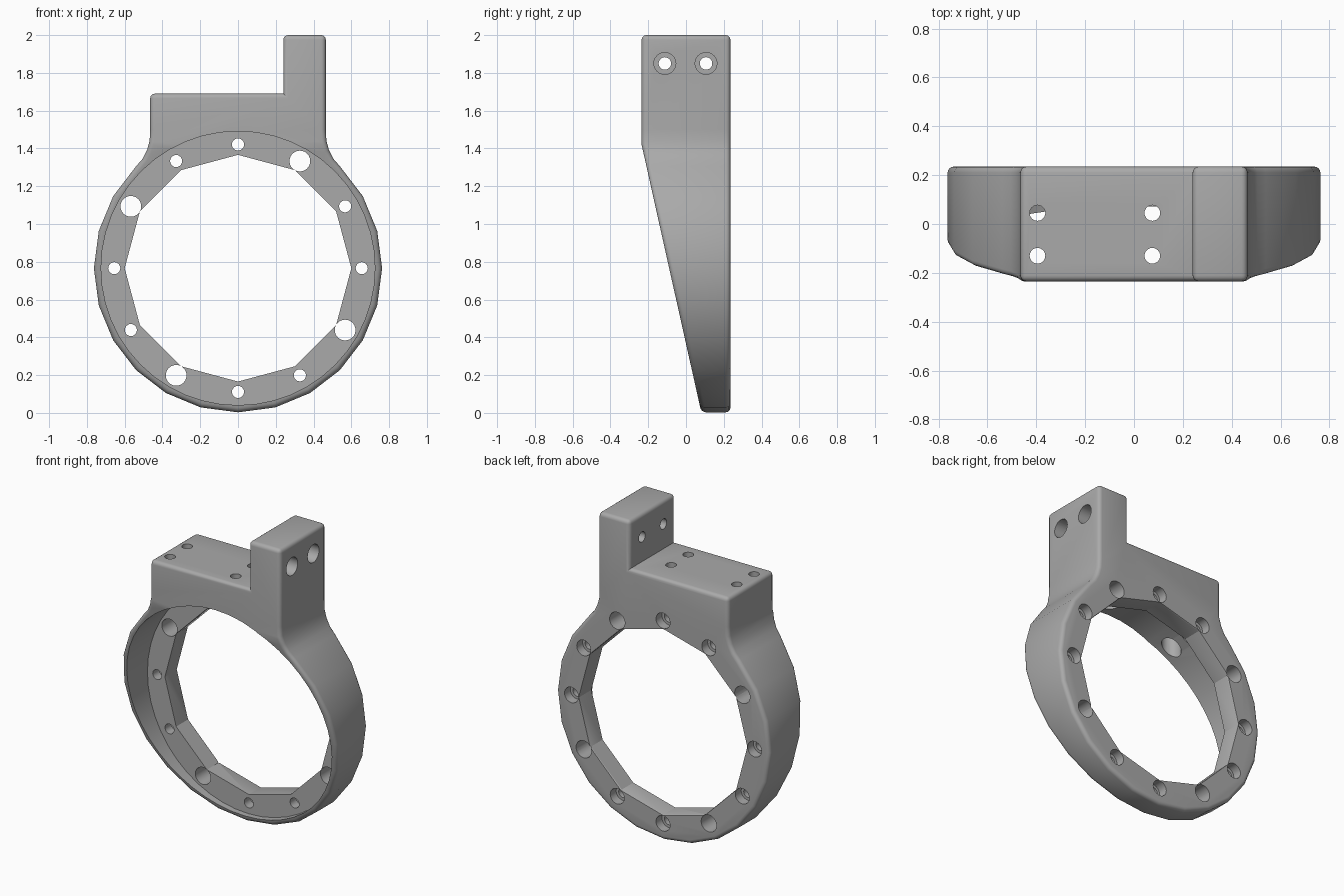
import bpy, bmesh
from math import radians, sin, cos, pi
from mathutils import Vector, Matrix

cube = bpy.data.objects.get("Cube")
if cube:
    bpy.data.objects.remove(cube)

CZ, R, HALF = 0.766, 0.763, 0.235     # ring centre height, outer radius, half depth
CUP_R, OPEN_R, BOLT_R = 0.725, 0.6, 0.655
FLANGE_Y = 0.11                       # front face of the bolt flange

grey = bpy.data.materials.new("plain grey")
grey.use_nodes = True
colour = (0.40, 0.40, 0.40, 1)
grey.diffuse_color = colour
grey.node_tree.nodes["Principled BSDF"].inputs["Base Color"].default_value = colour


def make_object(name, bm):
    bmesh.ops.recalc_face_normals(bm, faces=bm.faces)
    mesh = bpy.data.meshes.new(name)
    bm.to_mesh(mesh)
    bm.free()
    mesh.materials.append(grey)
    obj = bpy.data.objects.new(name, mesh)
    bpy.context.collection.objects.link(obj)
    return obj


def add_rod(bm, start, end, radius, sides=24, end_radius=None):
    """Cylinder or cone between two points."""
    start, end = Vector(start), Vector(end)
    axis = end - start
    turn = axis.to_track_quat('Z', 'Y').to_matrix().to_4x4()
    bmesh.ops.create_cone(bm, cap_ends=True, segments=sides, radius1=radius,
                          radius2=radius if end_radius is None else end_radius,
                          depth=axis.length,
                          matrix=Matrix.Translation((start + end) / 2) @ turn)


def cut(target, name, rods):
    """Subtract a set of rods that do not overlap each other."""
    bm = bmesh.new()
    for rod in rods:
        add_rod(bm, *rod)
    cutter = make_object(name, bm)
    cutter.hide_render = True
    mod = target.modifiers.new(name, 'BOOLEAN')
    mod.operation, mod.solver, mod.object = 'DIFFERENCE', 'EXACT', cutter
    bpy.context.view_layer.objects.active = target
    bpy.ops.object.modifier_apply(modifier=name)
    bpy.data.objects.remove(cutter)


# Outline of ring, flared neck, mounting block and upright tab
neck = [(0.465, 1.5), (0.468, 1.44), (0.482, 1.39), (0.505, 1.345)]
ring = [(R * cos(radians(a)), CZ + R * sin(radians(a))) for a in range(45, -226, -15)]
block = [(-0.465, 1.69), (0.24, 1.69), (0.24, 2.0), (0.465, 2.0)]
outline = neck + ring + [(-x, z) for x, z in reversed(neck)] + block

bm = bmesh.new()
face = bm.faces.new([bm.verts.new((x, -HALF, z)) for x, z in outline])
extruded = bmesh.ops.extrude_face_region(bm, geom=[face])
bmesh.ops.translate(bm, vec=(0, 2 * HALF, 0),
                    verts=[v for v in extruded["geom"] if isinstance(v, bmesh.types.BMVert)])
bmesh.ops.recalc_face_normals(bm, faces=bm.faces)

# Slanted front of the ring
sliced = bmesh.ops.bisect_plane(bm, geom=bm.verts[:] + bm.edges[:] + bm.faces[:],
                                plane_co=(0, -HALF, 1.42), plane_no=(0, -1.39, -0.31),
                                clear_outer=True)
rim = [e for e in sliced["geom_cut"] if isinstance(e, bmesh.types.BMEdge)]
bmesh.ops.holes_fill(bm, edges=[e for e in bm.edges if e.is_boundary], sides=0)
bmesh.ops.recalc_face_normals(bm, faces=bm.faces)

# Rounded outer edges
sharp = [e for e in bm.edges if len(e.link_faces) == 2
         and e.calc_face_angle_signed() > radians(50)]
bmesh.ops.bevel(bm, geom=sharp, offset=0.025, segments=4, profile=0.5,
                affect='EDGES', clamp_overlap=True)
body = make_object("ring_bracket", bm)

# Hollow cup and faceted opening
cut(body, "cup_hollow", [((0, -1, CZ), (0, FLANGE_Y, CZ), CUP_R, 48)])
cut(body, "ring_opening", [((0, -1, CZ), (0, 1, CZ), OPEN_R, 12)])
cut(body, "opening_chamfer", [((0, HALF - 0.02, CZ), (0, HALF + 0.01, CZ),
                               OPEN_R - 0.005, 12, OPEN_R + 0.007)])

# Bolt circle: four wide plain holes, the rest narrow with counterbores at the back
through, bores = [], []
for angle in range(0, 360, 30):
    x = BOLT_R * cos(radians(angle))
    z = CZ + BOLT_R * sin(radians(angle))
    wide = angle % 90 == 60
    through.append(((x, 0.0, z), (x, 0.5, z), 0.055 if wide else 0.032))
    if not wide:
        bores.append(((x, HALF - 0.06, z), (x, 0.5, z), 0.05))
cut(body, "flange_holes", through)
cut(body, "flange_counterbores", bores)

# Vertical holes in the block, counterbored from inside the cup
spots = [(x, y) for x in (-0.395, 0.075) for y in (-0.13, 0.045)]
cut(body, "block_holes", [((x, y, 1.2), (x, y, 1.8), 0.032) for x, y in spots])
cut(body, "block_counterbores", [((x, y, 1.2), (x, y, 1.56), 0.058) for x, y in spots])

# Cross holes in the upright tab, counterbored on the outer side
cut(body, "tab_holes", [((0.1, y, 1.85), (0.6, y, 1.85), 0.033) for y in (-0.112, 0.106)])
cut(body, "tab_counterbores", [((0.37, y, 1.85), (0.6, y, 1.85), 0.058) for y in (-0.112, 0.106)])

# Smooth shading with crisp edges
bpy.ops.object.select_all(action='DESELECT')
body.select_set(True)
bpy.context.view_layer.objects.active = body
bpy.ops.object.shade_smooth_by_angle(angle=radians(28))
